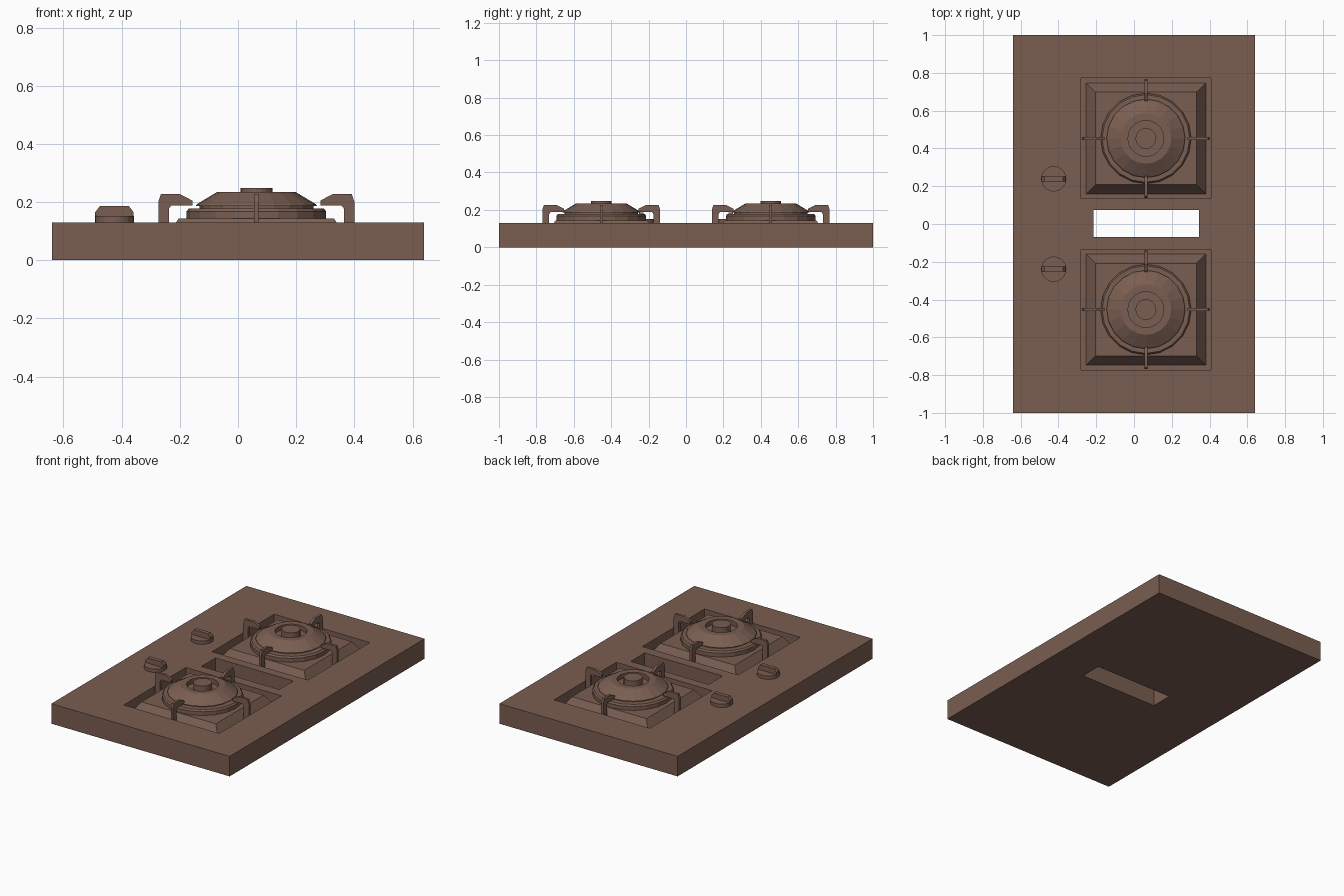
import bpy
import bmesh
import math
from mathutils import Matrix

if "Cube" in bpy.data.objects:
    bpy.data.objects.remove(bpy.data.objects["Cube"], do_unlink=True)

brown = bpy.data.materials.new("warm_brown")
brown.use_nodes = True
colour = (0.195, 0.112, 0.083, 1)
brown.diffuse_color = colour
brown.node_tree.nodes["Principled BSDF"].inputs["Base Color"].default_value = colour

DECK = 0.13      # height of the worktop
FLOOR = 0.07     # bottom of the burner wells
CX, CY = 0.063, 0.453


def finish(name, bm, location=(0, 0, 0)):
    bmesh.ops.recalc_face_normals(bm, faces=bm.faces)
    mesh = bpy.data.meshes.new(name)
    bm.to_mesh(mesh)
    bm.free()
    mesh.materials.append(brown)
    obj = bpy.data.objects.new(name, mesh)
    obj.location = location
    bpy.context.collection.objects.link(obj)
    return obj


def frustum(name, base, top, z0, z1, location):
    """Rectangular block whose top may be smaller than its base."""
    bm = bmesh.new()
    bmesh.ops.create_cube(bm, size=2)
    for v in bm.verts:
        half = top if v.co.z > 0 else base
        v.co = (v.co.x * half[0], v.co.y * half[1], z1 if v.co.z > 0 else z0)
    return finish(name, bm, location)


def lathe(name, profile, location, steps=20):
    """Spin a radius/height profile around the vertical axis."""
    bm = bmesh.new()
    verts = [bm.verts.new((r, 0, z)) for r, z in profile]
    edges = [bm.edges.new(pair) for pair in zip(verts, verts[1:])]
    bmesh.ops.spin(bm, geom=verts + edges, cent=(0, 0, 0), axis=(0, 0, 1),
                   angle=math.tau, steps=steps, use_duplicate=False)
    bmesh.ops.remove_doubles(bm, verts=bm.verts, dist=0.0005)
    return finish(name, bm, location)


def plate(name, outline, thickness, matrix, location):
    """Extrude an x/z outline along y, then place it."""
    bm = bmesh.new()
    face = bm.faces.new([bm.verts.new((x, -thickness / 2, z)) for x, z in outline])
    out = bmesh.ops.extrude_face_region(bm, geom=[face])
    moved = [g for g in out["geom"] if isinstance(g, bmesh.types.BMVert)]
    bmesh.ops.translate(bm, verts=moved, vec=(0, thickness, 0))
    bmesh.ops.transform(bm, matrix=matrix, verts=bm.verts)
    return finish(name, bm, location)


# Worktop with a through slot and two burner wells
worktop = frustum("worktop", (0.64, 1), (0.64, 1), 0, DECK, (0, 0, 0))
cutters = [frustum("slot_cutter", (0.28, 0.072), (0.28, 0.072), -0.1, 0.3, (0.065, 0.003, 0))]
for side in (-1, 1):
    cutters.append(frustum("well_cutter", (0.344, 0.319), (0.344, 0.319),
                           FLOOR, 0.3, (CX, side * CY, 0)))
for cutter in cutters:
    cutter.hide_render = True
    mod = worktop.modifiers.new("cut", "BOOLEAN")
    mod.operation = "DIFFERENCE"
    mod.solver = "EXACT"
    mod.object = cutter
bpy.context.view_layer.objects.active = worktop
for mod in list(worktop.modifiers):
    bpy.ops.object.modifier_apply(modifier=mod.name)
for cutter in cutters:
    bpy.data.objects.remove(cutter, do_unlink=True)

burner_profile = [(0, 0.13), (0.24, 0.13), (0.24, 0.168), (0.232, 0.178), (0.196, 0.178),
                  (0.196, 0.187), (0.208, 0.187), (0.204, 0.193), (0.134, 0.235),
                  (0.095, 0.235), (0.095, 0.205), (0.055, 0.205), (0.055, 0.248), (0, 0.248)]
arm_outline = [(0, FLOOR - 0.005), (0, 0.2), (0.009, 0.227), (0.075, 0.227), (0.117, 0.205),
               (0.117, 0.188), (0.045, 0.188), (0.036, 0.178), (0.036, FLOOR - 0.005)]
grip_outline = [(-0.066, 0.14), (0.066, 0.14), (0.066, 0.165), (0.05, 0.186),
                (-0.05, 0.186), (-0.066, 0.165)]

for side, label in ((-1, "front"), (1, "back")):
    centre = (CX, side * CY, 0)
    # Raised tray and burner
    frustum(label + "_burner_tray", (0.321, 0.298), (0.267, 0.245),
            FLOOR - 0.005, 0.143, centre)
    lathe(label + "_burner", burner_profile, centre)
    # Four pan support arms pointing at the burner
    for i in range(4):
        reach = 0.337 if i % 2 == 0 else 0.315
        turn = Matrix.Rotation(i * math.pi / 2, 4, "Z") @ Matrix.Translation((-reach, 0, 0))
        plate(f"{label}_pan_support_{i + 1}", arm_outline, 0.016, turn, centre)
    # Control knob with a thin grip
    knob = (-0.425, side * 0.239, 0)
    lathe(label + "_knob_base", [(0, 0.12), (0.067, 0.12), (0.067, 0.152), (0, 0.152)], knob, 24)
    plate(label + "_knob_grip", grip_outline, 0.026, Matrix.Identity(4), knob)
